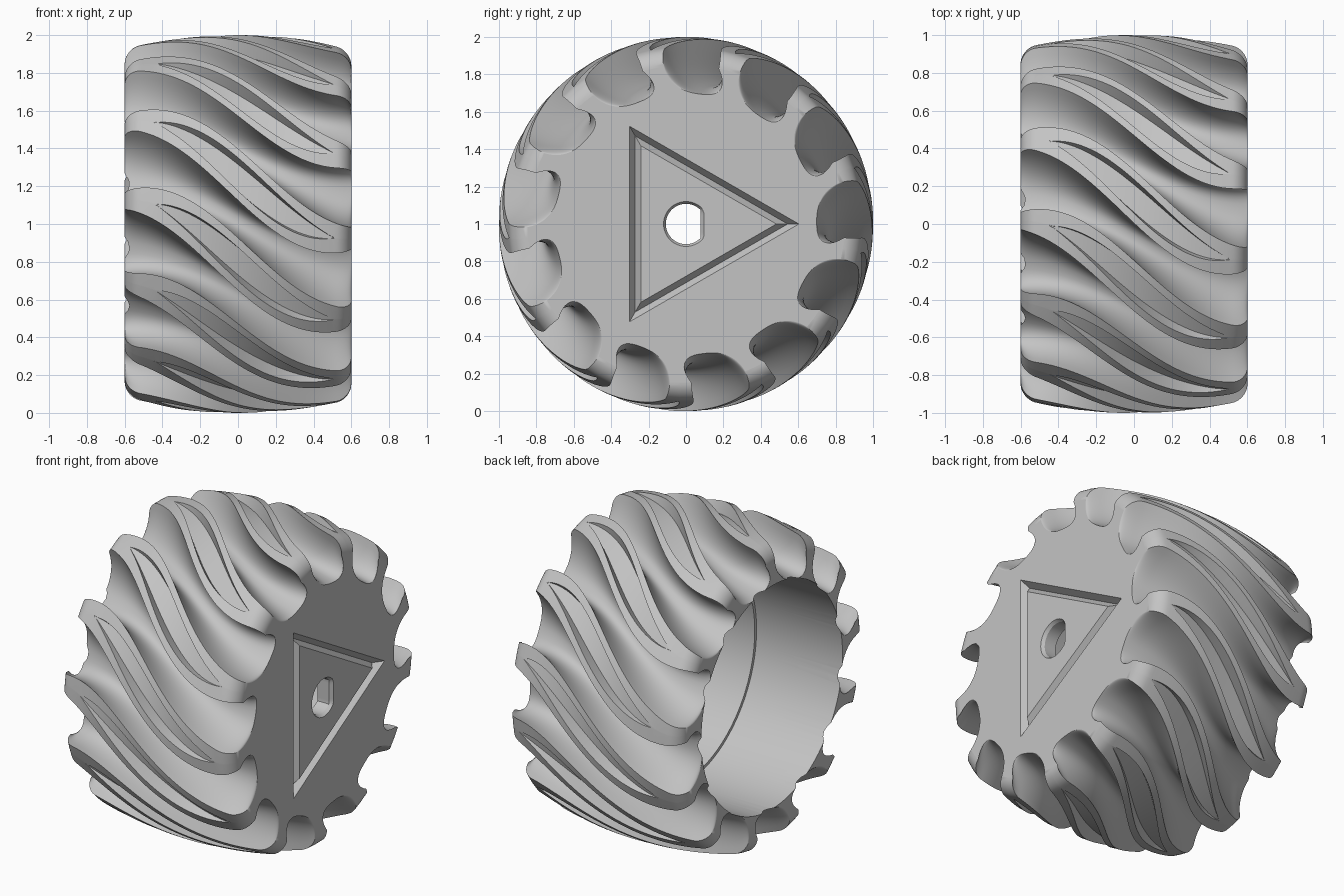
import bpy, bmesh
from math import sin, cos, pi, radians, sqrt, copysign

if "Cube" in bpy.data.objects:
    bpy.data.objects.remove(bpy.data.objects["Cube"], do_unlink=True)

TEETH = 13
HALF = 0.6          # half width of the wheel
PITCH = 2 * pi / TEETH

grey = bpy.data.materials.new("plain grey")
grey.use_nodes = True
grey.diffuse_color = (0.55, 0.55, 0.55, 1)
grey.node_tree.nodes["Principled BSDF"].inputs["Base Color"].default_value = (0.55, 0.55, 0.55, 1)


def loft(name, rings, closed=False):
    """Skin a list of equal rings; cap the ends unless the loft is closed."""
    bm = bmesh.new()
    loops = [[bm.verts.new(p) for p in ring] for ring in rings]
    n = len(loops[0])
    pairs = list(zip(loops, loops[1:]))
    if closed:
        pairs.append((loops[-1], loops[0]))
    else:
        bm.faces.new(loops[0])
        bm.faces.new(loops[-1])
    for a, b in pairs:
        for i in range(n):
            j = (i + 1) % n
            bm.faces.new((a[i], a[j], b[j], b[i]))
    bmesh.ops.recalc_face_normals(bm, faces=bm.faces)
    mesh = bpy.data.meshes.new(name)
    bm.to_mesh(mesh)
    bm.free()
    mesh.materials.append(grey)
    obj = bpy.data.objects.new(name, mesh)
    bpy.context.collection.objects.link(obj)
    return obj


def polar(x, r, a):
    return (x, r * cos(a), 1 + r * sin(a))


def circle(x, r, n, flat=None):
    """Ring about the axle; flat limits y to make a D shape."""
    ring = [polar(x, r, 2 * pi * i / n) for i in range(n)]
    if flat:
        ring = [(px, min(py, flat), pz) for px, py, pz in ring]
    return ring


def tooth_profile(x):
    """One groove and one land as (pitch fraction, radius) pairs."""
    crown = 1 - 0.2 * x * x
    fillet = 0.08
    over = abs(x) - (HALF - fillet)
    top = crown
    if over > 0:
        top -= fillet - sqrt(max(0, fillet ** 2 - over ** 2))
    floor = crown - 0.23
    swell = cos(pi * x / (2 * HALF))
    half = 0.5 - (0.25 + 0.05 * x + 0.34 * swell) / 2
    # the groove bottom twists less than the lands
    lean = -0.165 * sin(pi * x / (2 * HALF))
    points = []
    steps = 24
    for k in range(steps + 1):
        c = -cos(pi * k / steps)
        s = sin(pi * k / steps) if k < steps else 0
        g = s ** 0.85
        u = copysign(abs(c) ** 0.85, c) * half * (1 + 0.27 * g) + lean * g
        points.append((u, top - (top - floor) * g))
    # leaf-shaped recess along the land
    t = (x + 0.43) / 0.93
    leaf = sin(pi * t) if 0 < t < 1 else 0
    w = 0.004 + 0.185 * leaf ** 0.85
    low = top - 0.075 * leaf
    points += [(0.5 - w, top), (0.5 - w * 0.88, low),
               (0.5 + w * 0.88, low), (0.5 + w, top)]
    return points


# Toothed body: the profile is swept along an S-shaped twist
rings = []
STATIONS = 56
for i in range(STATIONS + 1):
    x = -HALF * cos(pi * i / STATIONS)
    turn = radians(150.8 + 20.4 * sin(pi * x / (2 * HALF)))
    profile = tooth_profile(x)
    rings.append([polar(x, r, turn + PITCH * (k + u))
                  for k in range(TEETH) for u, r in profile])
wheel = loft("grooved_wheel", rings)

# Cutters: stepped cavity, D-shaped axle hole with chamfer, triangular V groove
cutters = [
    loft("cavity_cutter", [circle(-0.8, 0.704, 96), circle(0, 0.704, 96),
                           circle(0, 0.685, 96), circle(0.5, 0.685, 96)]),
    loft("axle_hole_cutter", [circle(0.4, 0.108, 48, 0.078),
                              circle(0.58, 0.108, 48, 0.078),
                              circle(0.62, 0.132, 48, 0.114)]),
    loft("triangle_groove_cutter", [circle(0.62, 0.63, 3), circle(0.555, 0.543, 3),
                                    circle(0.62, 0.456, 3)], closed=True),
]
bpy.ops.object.select_all(action='DESELECT')
wheel.select_set(True)
bpy.context.view_layer.objects.active = wheel
for cutter in cutters:
    cutter.hide_render = True
    mod = wheel.modifiers.new(cutter.name, 'BOOLEAN')
    mod.operation = 'DIFFERENCE'
    mod.solver = 'EXACT'
    mod.object = cutter
    bpy.ops.object.modifier_apply(modifier=mod.name)
    bpy.data.objects.remove(cutter, do_unlink=True)

# Smooth the sweep, keep the end faces flat
bpy.ops.object.shade_smooth_by_angle(angle=radians(30))
for face in wheel.data.polygons:
    if abs(face.normal.x) > 0.9999:
        face.use_smooth = False
